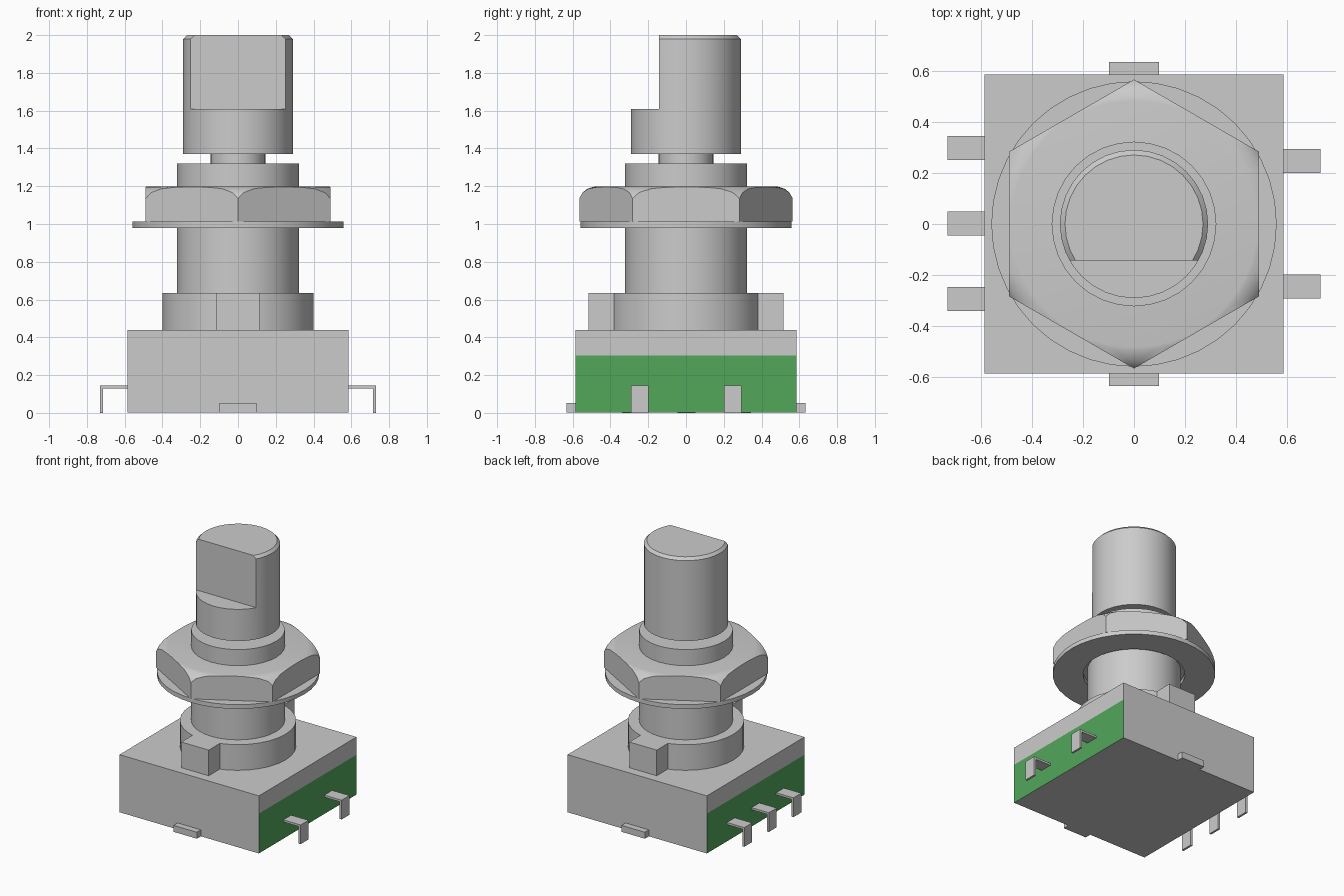
import bpy, bmesh, math
from mathutils import Vector

cube = bpy.data.objects.get("Cube")
if cube:
    bpy.data.objects.remove(cube, do_unlink=True)


def material(name, rgb):
    m = bpy.data.materials.new(name)
    m.use_nodes = True
    m.diffuse_color = (*rgb, 1)
    m.node_tree.nodes["Principled BSDF"].inputs["Base Color"].default_value = (*rgb, 1)
    return m


GREY = material("light grey metal", (0.60, 0.60, 0.60))
GREEN = material("board green", (0.084, 0.39, 0.102))


def finish(bm, name, smooth=False):
    """Turn a bmesh into a named grey object."""
    bmesh.ops.recalc_face_normals(bm, faces=bm.faces)
    me = bpy.data.meshes.new(name)
    bm.to_mesh(me)
    bm.free()
    me.materials.append(GREY)
    ob = bpy.data.objects.new(name, me)
    bpy.context.collection.objects.link(ob)
    if smooth:
        sharpen(ob)
    return ob


def sharpen(ob):
    ob.data.shade_smooth()
    ob.data.set_sharp_from_angle(angle=math.radians(30))


def add_box(bm, lo, hi):
    lo, hi = Vector(lo), Vector(hi)
    verts = bmesh.ops.create_cube(bm, size=1)["verts"]
    for v in verts:
        v.co = (lo + hi) / 2 + v.co * (hi - lo)


def box(name, lo, hi):
    bm = bmesh.new()
    add_box(bm, lo, hi)
    return finish(bm, name)


def lathe(name, profile, sides=32, start=math.pi / 2, ring=False, smooth=True):
    """Revolve (radius, z) points about z; capped solid, or a closed ring."""
    bm = bmesh.new()
    loops = []
    for r, z in profile:
        loops.append([bm.verts.new((r * math.cos(start + 2 * math.pi * i / sides),
                                    r * math.sin(start + 2 * math.pi * i / sides), z))
                      for i in range(sides)])
    pairs = list(zip(loops, loops[1:]))
    if ring:
        pairs.append((loops[-1], loops[0]))
    else:
        bm.faces.new(loops[0])
        bm.faces.new(loops[-1])
    for a, b in pairs:
        for i in range(sides):
            j = (i + 1) % sides
            bm.faces.new((a[i], a[j], b[j], b[i]))
    return finish(bm, name, smooth)


def boolean(ob, tool, operation):
    """Apply a boolean, then delete the tool object."""
    tool.hide_render = True
    mod = ob.modifiers.new("cut", "BOOLEAN")
    mod.operation, mod.solver, mod.object = operation, "EXACT", tool
    bpy.context.view_layer.objects.active = ob
    bpy.ops.object.modifier_apply(modifier=mod.name)
    bpy.data.objects.remove(tool, do_unlink=True)
    sharpen(ob)


# Housing with green lower bands on the two pin sides
B = 0.585
bm = bmesh.new()
add_box(bm, (-B, -B, 0.003), (B, B, 0.44))
bmesh.ops.bisect_plane(bm, geom=bm.verts[:] + bm.edges[:] + bm.faces[:],
                       plane_co=(0, 0, 0.305), plane_no=(0, 0, 1))
housing = finish(bm, "housing")
housing.data.materials.append(GREEN)
for p in housing.data.polygons:
    if abs(p.normal.x) > 0.9 and p.center.z < 0.305:
        p.material_index = 1

# Mounting tabs and locating keys, front and back
for side, s in (("front", -1), ("back", 1)):
    ys = sorted((s * (B - 0.02), s * 0.633))
    box(side + "_tab", (-0.098, ys[0], 0.003), (0.098, ys[1], 0.052))
    ys = sorted((s * 0.33, s * 0.515))
    box(side + "_key", (-0.115, ys[0], 0.43), (0.115, ys[1], 0.635))

# Bent pins: three on one side, two on the other
T = 0.016


def pin(name, s, y):
    outline = [(B - 0.01, 0.146), (0.73, 0.146), (0.73, 0.0),
               (0.73 - T, 0.0), (0.73 - T, 0.146 - T), (B - 0.01, 0.146 - T)]
    bm = bmesh.new()
    face = bm.faces.new([bm.verts.new((s * x, y - 0.047, z)) for x, z in outline])
    new = bmesh.ops.extrude_face_region(bm, geom=[face])["geom"]
    bmesh.ops.translate(bm, vec=(0, 0.094, 0),
                        verts=[g for g in new if isinstance(g, bmesh.types.BMVert)])
    finish(bm, name)


for i, y in enumerate((-0.245, 0.247)):
    pin(f"left_pin_{i + 1}", 1, y)
for i, y in enumerate((-0.293, 0.002, 0.297)):
    pin(f"right_pin_{i + 1}", -1, y)

# Collar, threaded bushing, shaft neck
lathe("collar", [(0.40, 0.43), (0.40, 0.635)])
lathe("bushing", [(0.322, 0.62), (0.322, 1.32)])
lathe("neck", [(0.145, 1.30), (0.145, 1.38)])

# Washer with a loose hole
lathe("washer", [(0.35, 0.98), (0.558, 0.98), (0.558, 1.012), (0.35, 1.012)],
      sides=40, ring=True)

# Hex nut with rounded-off top corners
nut = lathe("hex_nut", [(0.565, 1.012), (0.565, 1.198)], sides=6, smooth=False)
crown = lathe("nut_crown", [(0.62, 0.9), (0.62, 1.05), (0.566, 1.135), (0.55, 1.165),
                            (0.525, 1.186), (0.495, 1.196), (0.475, 1.199), (0.475, 1.3)],
              sides=48, start=math.pi / 2 + math.pi / 48)
boolean(nut, crown, "INTERSECT")

# D-cut shaft with a chamfered tip
shaft = lathe("shaft", [(0.29, 1.37), (0.29, 1.98), (0.27, 2.0)])
cutter = box("flat_cutter", (-1, -1, 1.61), (1, -0.142, 2.3))
boolean(shaft, cutter, "DIFFERENCE")
